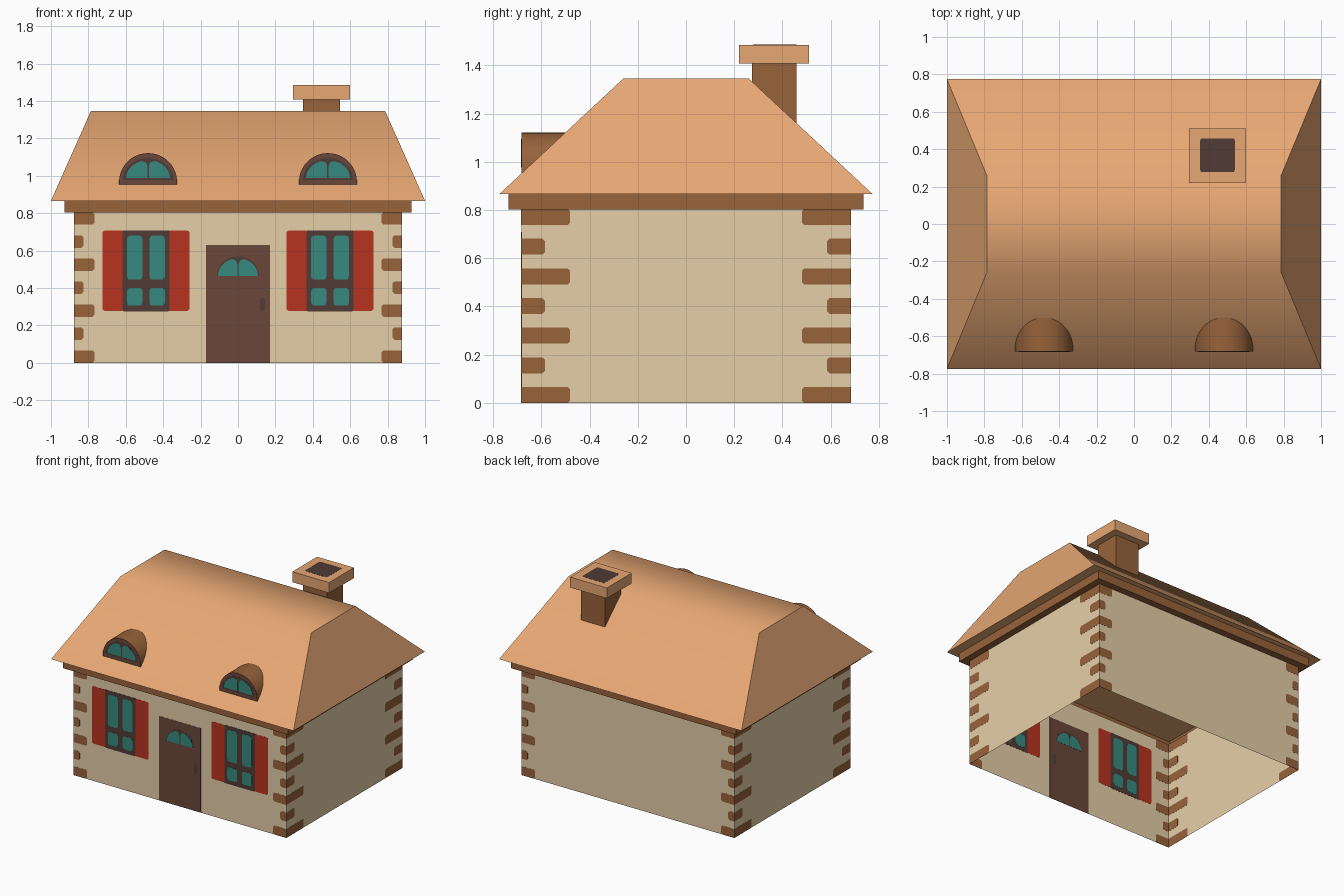
import bpy, bmesh, math

if "Cube" in bpy.data.objects:
    bpy.data.objects.remove(bpy.data.objects["Cube"])


def material(name, rgb):
    """Flat colour given in sRGB 0-255, stored linear."""
    m = bpy.data.materials.new(name)
    lin = [((c / 255 + 0.055) / 1.055) ** 2.4 for c in rgb]
    m.diffuse_color = (*lin, 1)
    m.use_nodes = True
    m.node_tree.nodes["Principled BSDF"].inputs["Base Color"].default_value = m.diffuse_color
    return m


CREAM = material("cream_plaster", (229, 207, 168))
TAN = material("tan_roof", (232, 168, 116))
BROWN = material("brown_trim", (151, 99, 59))
WOOD = material("dark_wood", (107, 71, 58))
DARK = material("charcoal_brown", (80, 59, 53))
RED = material("red_shutter", (184, 51, 32))
TEAL = material("teal_glass", (55, 138, 126))


def finish(name, bm, *mats):
    bmesh.ops.recalc_face_normals(bm, faces=bm.faces)
    me = bpy.data.meshes.new(name)
    bm.to_mesh(me)
    bm.free()
    for m in mats:
        me.materials.append(m)
    ob = bpy.data.objects.new(name, me)
    bpy.context.collection.objects.link(ob)
    return ob


def prism(name, outlines, axis, a, b, mat, caps=True, front=None):
    """Extrude 2D outlines along an axis from a to b; front = second material facing -y."""
    bm = bmesh.new()
    for pts in outlines:
        rings = []
        for w in (a, b):
            ring = []
            for p in pts:
                co = list(p)
                co.insert(axis, w)
                ring.append(bm.verts.new(co))
            rings.append(ring)
        r0, r1 = rings
        n = len(pts)
        for i in range(n):
            j = (i + 1) % n
            bm.faces.new((r0[i], r0[j], r1[j], r1[i]))
        if caps:
            bm.faces.new(r0)
            bm.faces.new(r1)
    if front:
        bmesh.ops.recalc_face_normals(bm, faces=bm.faces)
        for f in bm.faces:
            f.material_index = 1 if f.normal.y < -0.9 else 0
    return finish(name, bm, mat, *([front] if front else []))


def plate(name, outlines, axis, at, t, mat):
    """Thin panel straddling a wall, so it shows on both sides."""
    return prism(name, outlines, axis, at - t, at + t, mat)


def rect(u0, u1, v0, v1, r=0.0):
    if not r:
        return [(u0, v0), (u1, v0), (u1, v1), (u0, v1)]
    pts = []
    for k, (cu, cv) in enumerate([(u1 - r, v1 - r), (u0 + r, v1 - r),
                                  (u0 + r, v0 + r), (u1 - r, v0 + r)]):
        for i in range(4):
            t = math.radians(90 * k + 30 * i)
            pts.append((cu + r * math.cos(t), cv + r * math.sin(t)))
    return pts


def arch(cx, z0, rx, rz, foot=0.0, n=20):
    """Half-ellipse standing on a short straight foot."""
    pts = [(cx + rx * math.cos(math.pi * i / n), z0 + foot + rz * math.sin(math.pi * i / n))
           for i in range(n + 1)]
    return pts + ([(cx - rx, z0), (cx + rx, z0)] if foot else [])


def fan_panes(cx, z0, rx, rz):
    """Pair of rounded quarter panes with a thin bar between them."""
    panes = []
    for s in (-1, 1):
        pts = [(cx + s * 0.004, z0), (cx + s * 0.004, z0 + rz * 0.7),
               (cx + s * 0.012, z0 + rz * 0.88)]
        for i in range(9):
            t = math.radians(72 - 64 * i / 8)
            pts.append((cx + s * rx * math.cos(t), z0 + rz * math.sin(t)))
        pts.append((cx + s * rx, z0))
        panes.append(pts)
    return panes


WX, WY, WZ, EAVE = 0.877, 0.683, 0.803, 0.866
T1, T2, T3 = 0.0007, 0.0014, 0.0021

# Walls: open sheet, no floor
prism("walls", [rect(-WX, WX, -WY, WY)], 2, 0, WZ, CREAM, caps=False)


# Corner stones, alternating long and short
def quoins(half, long, short):
    out, c = [], 0.01
    for e in (-half, half):
        s = -math.copysign(1, e)
        for i in range(7):
            z0 = i * 0.123
            z1 = min(z0 + 0.066, WZ)
            ln = short if i % 2 else long
            out.append([(e, z0), (e + s * (ln - c), z0), (e + s * ln, z0 + c),
                        (e + s * ln, z1 - c), (e + s * (ln - c), z1), (e, z1)])
    return out


for side, s in (("front", -1), ("back", 1)):
    plate(side + "_corner_stones", quoins(WX, 0.11, 0.05), 1, s * WY, T1, BROWN)
for side, s in (("left", -1), ("right", 1)):
    plate(side + "_corner_stones", quoins(WY, 0.203, 0.098), 0, s * WX, T1, BROWN)

# Eave board: stepped ring out from the wall top, open in the middle
bm = bmesh.new()
rings = [[bm.verts.new((sx * hx, sy * hy, z)) for sx, sy in ((-1, -1), (1, -1), (1, 1), (-1, 1))]
         for hx, hy, z in ((WX, WY, WZ), (0.928, 0.735, WZ), (0.928, 0.735, EAVE))]
for r0, r1 in zip(rings, rings[1:]):
    for i in range(4):
        j = (i + 1) % 4
        bm.faces.new((r0[i], r0[j], r1[j], r1[i]))
finish("eave_board", bm, BROWN)

# Roof: hipped block with a flat top; its underside is the ceiling
bm = bmesh.new()
bmesh.ops.create_cube(bm, size=2)
for v in bm.verts:
    top = v.co.z > 0
    v.co = (v.co.x * (0.787 if top else 1.0), v.co.y * (0.26 if top else 0.774),
            1.345 if top else EAVE)
roof = finish("roof", bm, TAN)

# Chimney
prism("chimney_stack", [rect(0.347, 0.545, 0.273, 0.459)], 2, 1.1, 1.41, BROWN)
prism("chimney_cap", [rect(0.295, 0.598, 0.219, 0.511)], 2, 1.407, 1.485, TAN)
plate("chimney_opening", [rect(0.354, 0.539, 0.277, 0.458, 0.012)], 2, 1.485, T1, DARK)

# Dormers and shuttered windows, one of each per side
smooth = [roof]
for side, s in (("left", -1), ("right", 1)):
    cx = s * 0.481
    smooth.append(prism(side + "_dormer", [arch(cx, 0.953, 0.155, 0.154, 0.014)],
                        1, -WY, -0.49, BROWN, front=WOOD))
    plate(side + "_dormer_frame", [arch(cx, 0.977, 0.135, 0.118)], 1, -WY, T1, DARK)
    plate(side + "_dormer_glass", fan_panes(cx, 0.987, 0.117, 0.096), 1, -WY, T2, TEAL)

    cx = s * 0.492
    plate(side + "_shutters", [rect(cx + d - 0.06, cx + d + 0.06, 0.278, 0.706, 0.012)
                               for d in (-0.173, 0.173)], 1, -WY, T1, RED)
    plate(side + "_window_frame", [rect(cx - 0.126, cx + 0.126, 0.275, 0.708, 0.008)],
          1, -WY, T2, DARK)
    plate(side + "_window_glass",
          [rect(cx + d - 0.041, cx + d + 0.041, z0, z1, 0.018)
           for d in (-0.06, 0.06) for z0, z1 in ((0.305, 0.401), (0.444, 0.68))],
          1, -WY, T3, TEAL)

# Door with fanlight and handle
plate("door", [rect(-0.171, 0.171, 0.0, 0.63)], 1, -WY, T1, WOOD)
plate("door_fanlight_frame", [arch(0, 0.465, 0.112, 0.105)], 1, -WY, T2, DARK)
plate("door_fanlight_glass", fan_panes(0, 0.463, 0.107, 0.096), 1, -WY, T3, TEAL)
plate("door_handle", [rect(0.118, 0.144, 0.278, 0.347, 0.01)], 1, -WY, T2, DARK)

# Smooth shading on roof and dormers, sharp at hips and rims
for ob in smooth:
    bpy.ops.object.select_all(action='DESELECT')
    ob.select_set(True)
    bpy.context.view_layer.objects.active = ob
    bpy.ops.object.shade_smooth_by_angle(angle=math.radians(50))
